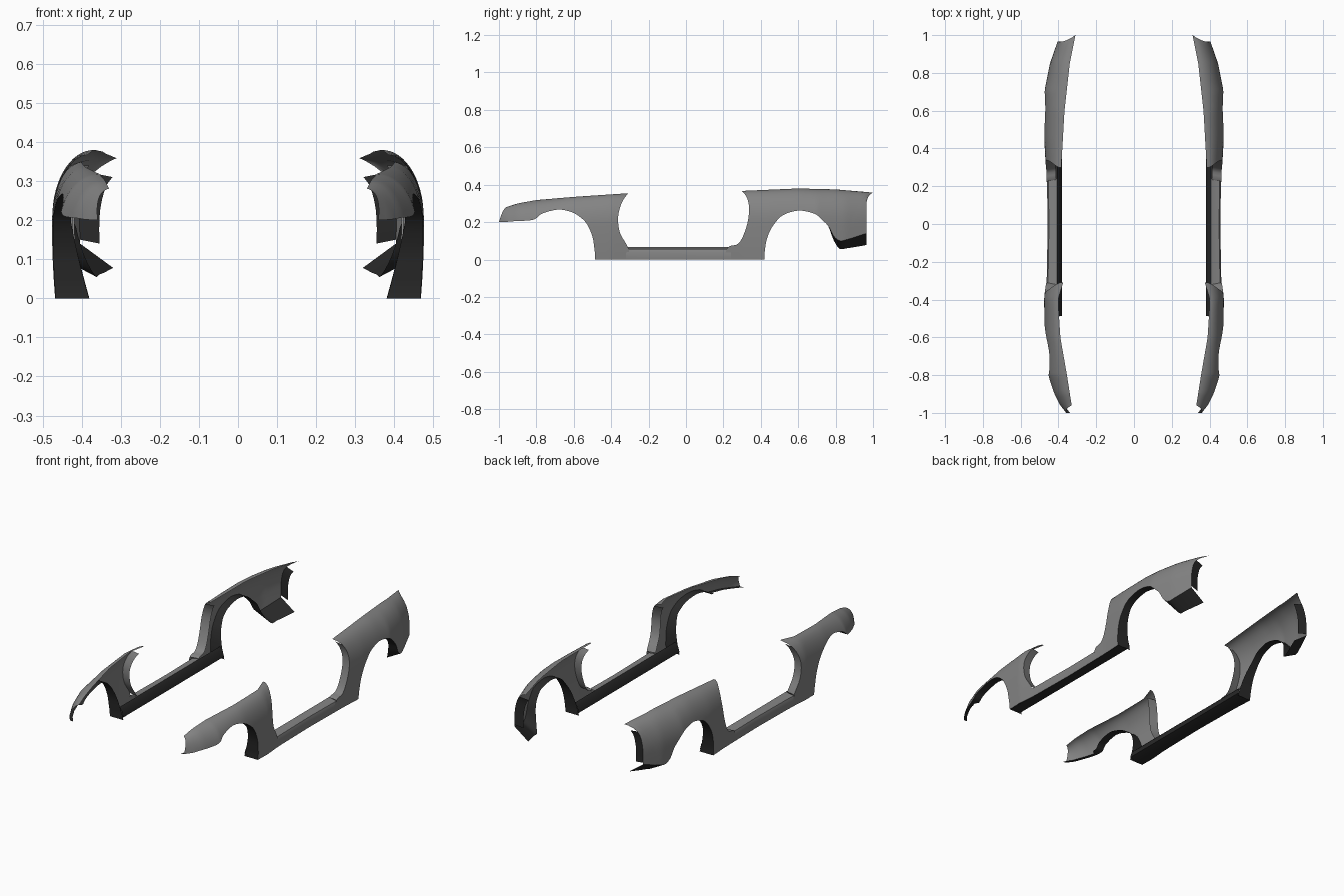
import bpy, math
from mathutils import Vector

cube = bpy.data.objects.get("Cube")
if cube:
    bpy.data.objects.remove(cube)


def material(name, value):
    m = bpy.data.materials.new(name)
    m.use_nodes = True
    color = (value, value, value, 1)
    m.diffuse_color = color
    m.node_tree.nodes["Principled BSDF"].inputs["Base Color"].default_value = color
    return m


GREY = material("body grey", 0.23)
DARK = material("dark lip", 0.022)

# Body outline along y: widest x, inner edge x of the top, height of the top
OUTER = [(-1, .362), (-.96, .395), (-.9, .425), (-.8, .458), (-.6, .472), (-.4, .476),
         (-.3, .467), (0, .462), (.3, .467), (.45, .475), (.7, .475), (.85, .445),
         (.965, .405), (1, .335)]
INNER = [(-1, .33), (-.96, .33), (-.8, .355), (-.6, .39), (-.4, .402), (-.3, .372),
         (.3, .385), (.6, .368), (.85, .34), (1, .31)]
TOP = [(-1, .27), (-.96, .28), (-.9, .3), (-.8, .318), (-.6, .335), (-.3, .355),
       (.3, .367), (.6, .38), (.8, .375), (1, .358)]
EDGE = 9   # any height above the body means its top edge


def table(points, y):
    for (a, p), (b, q) in zip(points, points[1:]):
        if y <= b:
            return p + (q - p) * max(0, (y - a) / (b - a))
    return points[-1][1]


def to_v(y, z):
    top = table(TOP, y)
    waist = top * .55
    if z <= waist:
        return z / waist
    return 1 + math.asin(min(1, (z - waist) / (top - waist))) * 2 / math.pi


def skin(y, v):
    """Point on the body: v 0-1 is the flank, 1-2 the rounded shoulder."""
    out, inn, top = (table(t, y) for t in (OUTER, INNER, TOP))
    waist = top * .55
    if v <= 1:
        return Vector((out - .008 * (1 - v) ** 2, y, waist * v))
    a = (v - 1) * math.pi / 2
    return Vector((inn + (out - inn) * math.cos(a), y,
                   waist + (top - waist) * math.sin(a)))


def spline(rows, steps=4):
    """Smooth curve through rows of numbers."""
    res = []
    ext = [rows[0]] + rows + [rows[-1]]
    for i in range(len(rows) - 1):
        for s in range(steps):
            t = s / steps
            res.append([.5 * (2 * b + (c - a) * t + (2*a - 5*b + 4*c - d) * t * t
                              + (3*b - a - 3*c + d) * t ** 3)
                        for a, b, c, d in zip(*ext[i:i + 4])])
    return res + [rows[-1]]


def sheet(name, grid, mat, facing=None):
    """Mirrored pair of sheets from a grid of points."""
    n = len(grid[0])
    verts = [p for row in grid for p in row]
    faces = [(i*n + j, i*n + j + 1, i*n + n + j + 1, i*n + n + j)
             for i in range(len(grid) - 1) for j in range(n - 1)]
    mesh = bpy.data.meshes.new(name)
    mesh.from_pydata(verts, [], faces)
    mesh.update()
    if facing:
        total = sum((p.normal * p.area for p in mesh.polygons), Vector())
        if total.dot(Vector(facing)) < 0:
            mesh.flip_normals()
    mesh.materials.append(mat)
    ob = bpy.data.objects.new(name, mesh)
    bpy.context.collection.objects.link(ob)
    bpy.ops.object.select_all(action='DESELECT')
    ob.select_set(True)
    bpy.context.view_layer.objects.active = ob
    bpy.ops.object.shade_smooth_by_angle(angle=math.radians(40))
    ob.modifiers.new("Mirror", 'MIRROR').use_mirror_merge = False
    return ob


def fender(name, pairs):
    """Loft between the wheel-arch edge and the top / door edge."""
    rows = spline([[a, to_v(a, b), c, to_v(c, d)] for a, b, c, d in pairs])
    grid = []
    for a, va, c, vc in rows:
        va, vc = (min(2, max(0, v)) for v in (va, vc))
        a, c = (min(1, max(-1, y)) for y in (a, c))
        grid.append([skin(a + (c - a) * k / 12, va + (vc - va) * k / 12)
                     for k in range(13)])
    sheet(name, grid, GREY, (1, 0, .5))
    return [r[0] for r in grid], [r[-1] for r in grid]


def flange(name, edge, offset, mat, facing):
    sheet(name, [[p, p + Vector(offset(p))] for p in edge], mat, facing)


# Front fender: arch edge (y, z) paired with top and door edge (y, z)
arch_f, rim_f = fender("front_fender", [
    (-1, .2, -.96, EDGE), (-.94, .203, -.92, EDGE), (-.87, .207, -.86, EDGE),
    (-.81, .215, -.8, EDGE), (-.77, .245, -.75, EDGE), (-.685, .267, -.66, EDGE),
    (-.61, .253, -.55, EDGE), (-.56, .222, -.43, EDGE), (-.53, .19, -.31, EDGE),
    (-.51, .15, -.345, .3), (-.497, .11, -.363, .225), (-.49, .06, -.352, .14),
    (-.487, .03, -.31, .065), (-.487, 0, -.3, 0)])

# Rear fender with its tail
arch_r, rim_r = fender("rear_fender", [
    (.42, 0, .2, 0), (.42, .03, .225, .066), (.423, .06, .28, .085),
    (.43, .1, .315, .15), (.445, .145, .337, .25), (.465, .18, .33, .32),
    (.49, .213, .3, EDGE), (.53, .243, .4, EDGE), (.6, .262, .55, EDGE),
    (.665, .252, .68, EDGE), (.71, .23, .78, EDGE), (.76, .18, .87, EDGE),
    (.79, .125, .94, EDGE), (.825, .1, 1, EDGE), (.87, .11, .968, .32),
    (.91, .122, .965, .24), (.965, .14, .965, .15)])


# Dark wheel-arch lips and the tucked-under tail
def lip_front(p):
    return (-.02 if p.y < -.83 else -.045 - .04 * max(0, 1 - p.z / .2), 0, 0)


def lip_rear(p):
    tail = min(1, max(0, (p.y - .76) / .06))
    low = max(0, 1 - p.z / .2)
    return (-.045 - .04 * max(low, tail), 0, -.045 * tail - .015 * max(0, p.y - .85) / .1)


flange("front_arch_lip", arch_f, lip_front, DARK, (0, -1, -1))
flange("rear_arch_lip", arch_r, lip_rear, DARK, (0, 0, -1))

# Door jambs and tail flange
jamb_f = [p for p in rim_f if p.y > -.375 and .06 < p.z < .34]
jamb_r = [p for p in rim_r if p.y < .35 and .06 < p.z < .35]
tail_edge = [p for p in rim_r if p.y > .955 and p.z < .335]
flange("front_door_jamb", jamb_f, lambda p: (-.05, -.01, 0), GREY, (0, 1, 0))
flange("rear_door_jamb", jamb_r, lambda p: (-.05, .01, 0), GREY, (0, -1, 0))
flange("tail_flange", tail_edge, lambda p: (-.05, -.01, -.01), DARK, (0, 1, 0))

# Sill: grey outside and step, dark inside and underside
span = [-.32 + .56 * i / 12 for i in range(13)]
sill = []
for y in span:
    out = table(OUTER, y)
    sill.append([Vector((x, y, z)) for x, z in (
        (out - .008, 0), (out - .005, .038), (out - .012, .056),
        (.425, .06), (.408, .066))])
sheet("sill", sill, GREY, (1, 0, 1))

under = []
for i in range(17):
    y = -.487 + .907 * i / 16
    under.append([Vector((x, y, z)) for x, z in (
        (.408, .066), (.392, .05), (.382, .015), (.43, 0), (table(OUTER, y) - .008, 0))])
sheet("sill_underside", under, DARK, (-1, 0, -1))
